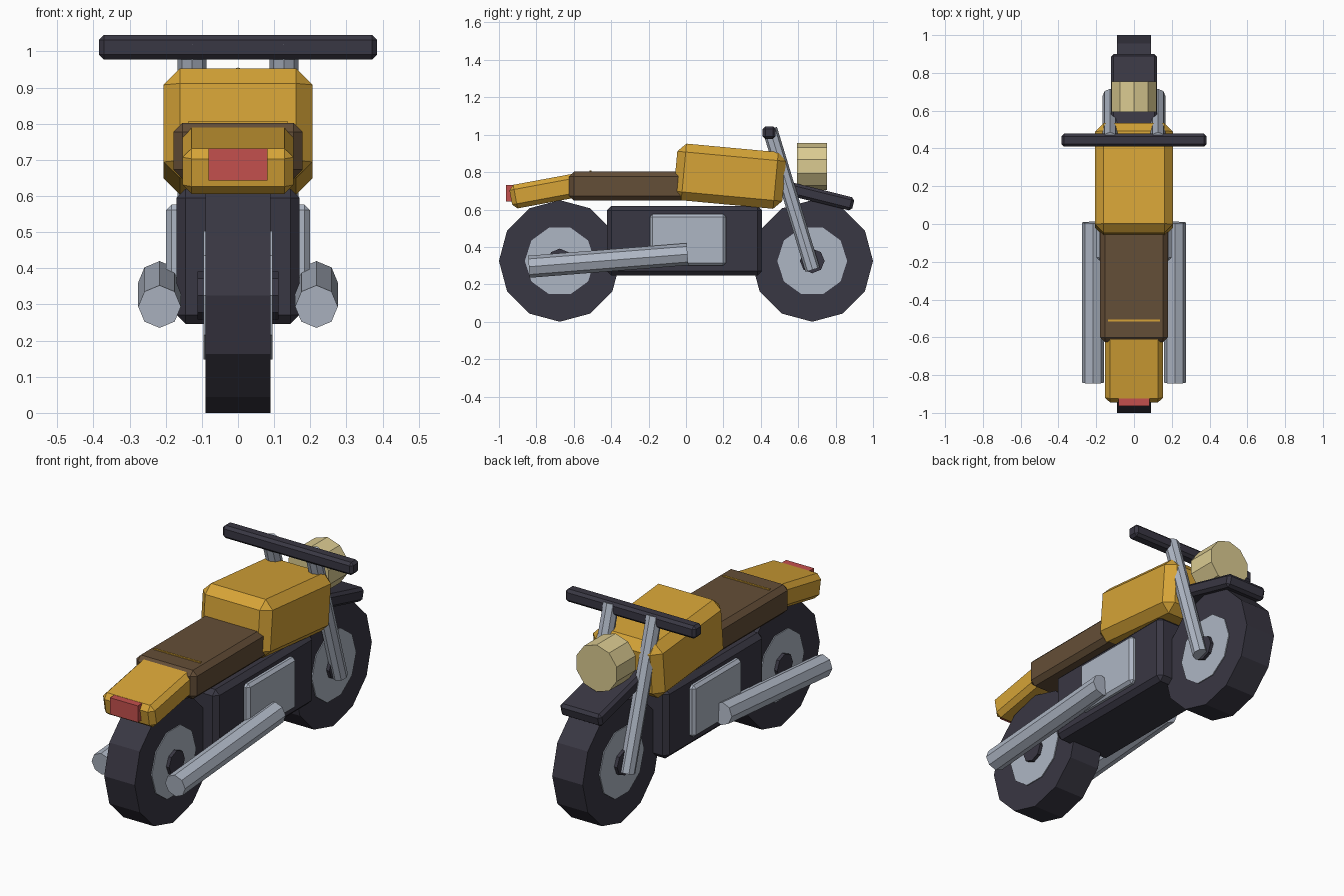
import bpy
from math import pi, atan2, hypot, radians

cube = bpy.data.objects.get("Cube")
if cube:
    bpy.data.objects.remove(cube, do_unlink=True)


def material(name, *srgb):
    mat = bpy.data.materials.new(name)
    lin = [((c / 255 + 0.055) / 1.055) ** 2.4 for c in srgb] + [1.0]
    mat.use_nodes = True
    mat.diffuse_color = lin
    mat.node_tree.nodes["Principled BSDF"].inputs["Base Color"].default_value = lin
    return mat


YELLOW = material("amber_paint", 214, 164, 55)
DARK = material("dark_rubber", 57, 55, 67)
METAL = material("pale_metal", 174, 182, 196)
BROWN = material("brown_leather", 100, 78, 55)
CREAM = material("cream_lens", 219, 203, 145)
RED = material("red_lens", 196, 80, 77)


def finish(name, mat):
    obj = bpy.context.object
    obj.name = obj.data.name = name
    obj.data.materials.append(mat)
    return obj


def box(name, mat, centre, size, bevel=0.0, tilt=0.0):
    """Chamfered box, pitched about the x axis by tilt degrees."""
    bpy.ops.mesh.primitive_cube_add(size=1, location=centre)
    obj = finish(name, mat)
    for v in obj.data.vertices:
        v.co = [c * s for c, s in zip(v.co, size)]
    obj.rotation_euler.x = radians(tilt)
    if bevel:
        mod = obj.modifiers.new("chamfer", "BEVEL")
        mod.width = bevel
        mod.segments = 1
    return obj


def disc(name, mat, y, z, radius, width, sides):
    """Cylinder lying across the bike."""
    bpy.ops.mesh.primitive_cylinder_add(vertices=sides, radius=radius, depth=width,
                                        location=(0, y, z), rotation=(0, pi / 2, 0))
    return finish(name, mat)


def tube(name, mat, x, start, end, radius, sides=8):
    """Cylinder between two (y, z) points at a given x."""
    dy, dz = end[0] - start[0], end[1] - start[1]
    middle = (x, (start[0] + end[0]) / 2, (start[1] + end[1]) / 2)
    bpy.ops.mesh.primitive_cylinder_add(vertices=sides, radius=radius, depth=hypot(dy, dz),
                                        location=middle, rotation=(atan2(-dy, dz), 0, 0))
    return finish(name, mat)


# Wheels: tyre, rim disc and axle cap
for end, y in (("rear", -0.675), ("front", 0.675)):
    disc(end + "_tyre", DARK, y, 0.325, 0.325, 0.18, 12)
    disc(end + "_rim", METAL, y, 0.325, 0.187, 0.19, 10)
    disc(end + "_axle", DARK, y, 0.325, 0.066, 0.225, 8)

# Body, engine panel, tank, seat and tail
box("frame_body", DARK, (0, -0.008, 0.433), (0.34, 0.83, 0.374), 0.025)
box("engine_panel", METAL, (0, 0.01, 0.438), (0.397, 0.407, 0.276), 0.015)
box("fuel_tank", YELLOW, (0, 0.234, 0.778), (0.412, 0.583, 0.304), 0.045, -5.3)
box("seat", BROWN, (0, -0.3, 0.725), (0.358, 0.65, 0.154), 0.025)
box("seat_piping", YELLOW, (0, -0.51, 0.803), (0.274, 0.01, 0.009))
box("tail_cowl", YELLOW, (0, -0.75, 0.699), (0.306, 0.38, 0.128), 0.025, 10.5)
box("tail_light", RED, (0, -0.935, 0.687), (0.164, 0.055, 0.088))

# Front end
box("front_fender", DARK, (0, 0.70, 0.675), (0.245, 0.4, 0.072), 0.015, -14)
box("handlebar", DARK, (0, 0.444, 1.011), (0.77, 0.068, 0.068), 0.014)
tube("headlight", CREAM, 0, (0.594, 0.83), (0.754, 0.83), 0.125, 10)

# Paired forks and exhausts
for side, s in (("left", 1), ("right", -1)):
    tube(side + "_fork", METAL, s * 0.127, (0.677, 0.278), (0.448, 1.03), 0.04)
    tube(side + "_exhaust", METAL, s * 0.217, (-0.84, 0.294), (0.008, 0.361), 0.059)
